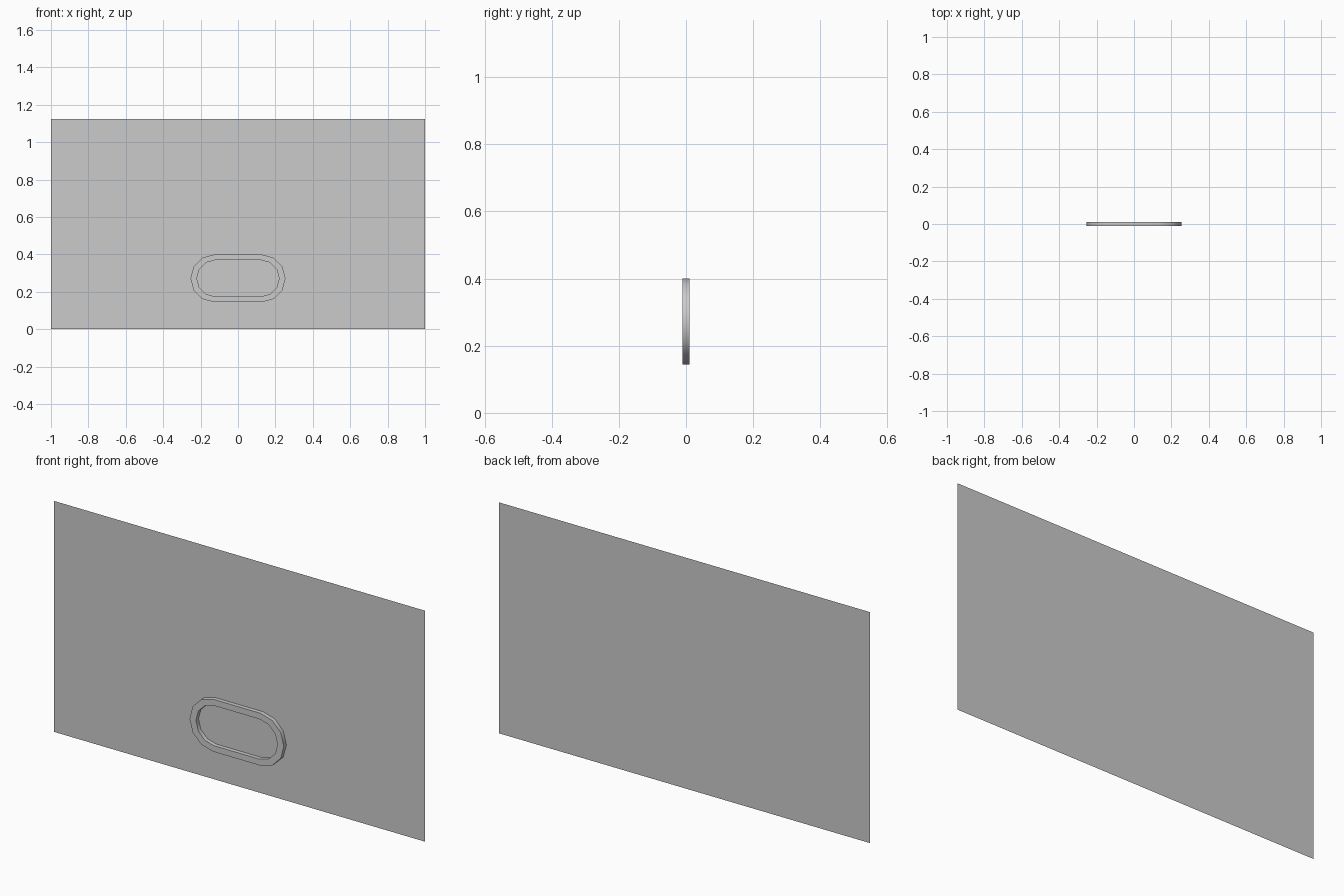
import bpy, bmesh, math

if "Cube" in bpy.data.objects:
    bpy.data.objects.remove(bpy.data.objects["Cube"])

FRONT, BACK = -0.01, 0.01
CENTRE_Z = 0.272


def stadium(bm, half_straight, radius, y, steps=3):
    # Closed loop of two half circles joined by straight sides
    verts = []
    for side, start in ((1, -90), (-1, 90)):
        for i in range(2 * steps + 1):
            a = math.radians(start + 90 * i / steps)
            verts.append(bm.verts.new((side * half_straight + radius * math.cos(a), y,
                                       CENTRE_Z + radius * math.sin(a))))
    return verts


def bridge(bm, a, b):
    n = len(a)
    for i in range(n):
        j = (i + 1) % n
        bm.faces.new((a[i], a[j], b[j], b[i]))


def finish(bm, name):
    mesh = bpy.data.meshes.new(name)
    bm.to_mesh(mesh)
    bm.free()
    obj = bpy.data.objects.new(name, mesh)
    bpy.context.collection.objects.link(obj)
    return obj


# Thin backing panel, 16:9
bm = bmesh.new()
bm.faces.new([bm.verts.new((x, BACK, z)) for x, z in ((-1, 0), (1, 0), (1, 1.125), (-1, 1.125))])
finish(bm, "back_panel")

# Raised oval rim: outer wall, front face, inner wall
bm = bmesh.new()
loops = [stadium(bm, 0.1265, 0.1275, BACK),
         stadium(bm, 0.1265, 0.1275, FRONT),
         stadium(bm, 0.1225, 0.0975, FRONT),
         stadium(bm, 0.1225, 0.0975, BACK)]
for a, b in zip(loops, loops[1:]):
    bridge(bm, a, b)
rim = finish(bm, "oval_rim")
bpy.context.view_layer.objects.active = rim
rim.select_set(True)
bpy.ops.object.shade_smooth_by_angle(angle=math.radians(40))
